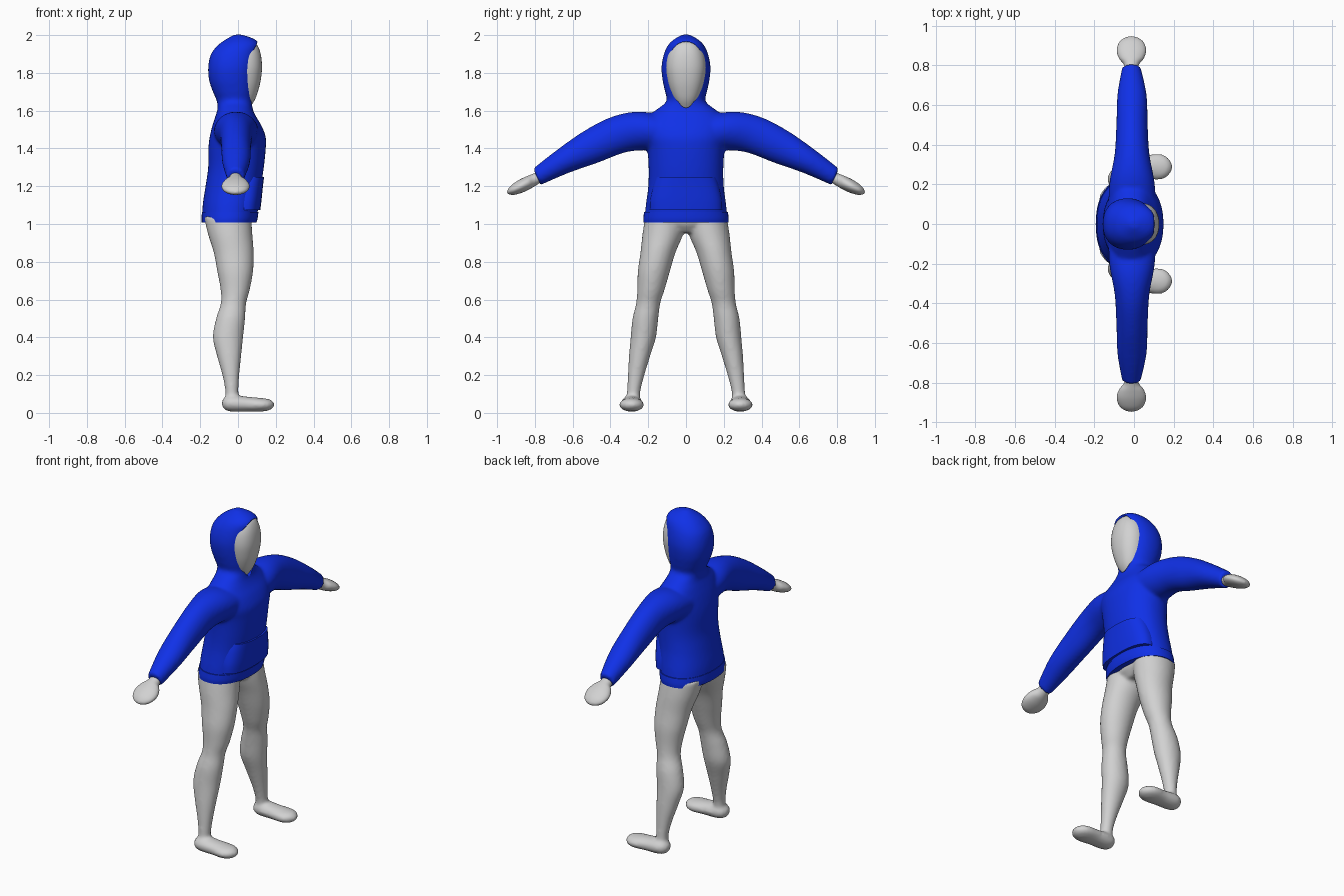
import bpy, bmesh
from math import sin, cos, pi, copysign

cube = bpy.data.objects.get("Cube")
if cube:
    bpy.data.objects.remove(cube)


def material(name, color):
    m = bpy.data.materials.new(name)
    m.use_nodes = True
    m.diffuse_color = (*color, 1)
    m.node_tree.nodes["Principled BSDF"].inputs["Base Color"].default_value = (*color, 1)
    return m


BLUE = material("blue cloth", (0.005, 0.03, 0.8))
GREY = material("light grey skin", (0.64, 0.64, 0.64))


def spline(rows, steps=5):
    """Catmull-Rom interpolation between rows of numbers."""
    out = []
    for i in range(len(rows) - 1):
        p = [rows[max(0, min(len(rows) - 1, i + k))] for k in (-1, 0, 1, 2)]
        for s in range(steps):
            t = s / steps
            out.append([b + 0.5 * t * (c - a + t * (2*a - 5*b + 4*c - d + t * (3*(b - c) + d - a)))
                        for a, b, c, d in zip(*p)])
    return out + [list(rows[-1])]


def loft(bm, rows, axis="z", power=2.0, lean=0.0, side=1, n=40):
    """Closed tube of superellipses; row = position, two centres, two radii."""
    rings = []
    for t, a, b, ra, rb in spline(rows):
        ring = []
        for k in range(n):
            c, s = cos(2*pi*k/n), sin(2*pi*k/n)
            u = max(ra, 0.002) * copysign(abs(c) ** (2/power), c)
            v = max(rb, 0.002) * copysign(abs(s) ** (2/power), s)
            w = t + lean * v
            x, y, z = {"x": (w, a+u, b+v), "y": (a+u, w, b+v), "z": (a+u, b+v, w)}[axis]
            ring.append(bm.verts.new((x, y * side, z)))
        rings.append(ring)
    for lo, hi in zip(rings, rings[1:]):
        for k in range(n):
            bm.faces.new((lo[k], lo[(k+1) % n], hi[(k+1) % n], hi[k]))
    bm.faces.new(rings[0])
    bm.faces.new(rings[-1])


def finish(name, bm, mat, fuse=False):
    bmesh.ops.recalc_face_normals(bm, faces=bm.faces)
    me = bpy.data.meshes.new(name)
    bm.to_mesh(me)
    bm.free()
    me.materials.append(mat)
    ob = bpy.data.objects.new(name, me)
    bpy.context.collection.objects.link(ob)
    if fuse:
        r = ob.modifiers.new("fuse", "REMESH")
        r.mode, r.voxel_size, r.use_smooth_shade = "VOXEL", 0.01, True
        s = ob.modifiers.new("soften", "SMOOTH")
        s.factor, s.iterations = 0.5, 8
    else:
        bpy.ops.object.select_all(action="DESELECT")
        ob.select_set(True)
        bpy.context.view_layer.objects.active = ob
        bpy.ops.object.shade_smooth_by_angle(angle=0.8)
    return ob


def upright(rows):
    """Rows of z, back x, front x, half width become loft rows."""
    return [(z, (b + f) / 2, 0, (f - b) / 2, w) for z, b, f, w in rows]


# Hooded top: torso and hood in one column, sleeves fused in
torso = [(1.01, -.19, .095, .222), (1.1, -.187, .11, .213), (1.2, -.172, .122, .2),
         (1.3, -.158, .137, .198), (1.4, -.157, .147, .205), (1.46, -.15, .147, .22),
         (1.52, -.136, .125, .225), (1.57, -.12, .095, .2), (1.61, -.108, .078, .15)]
hood = [(1.65, -.112, .076, .103), (1.7, -.133, .084, .111), (1.76, -.153, .09, .124),
        (1.83, -.158, .096, .13), (1.9, -.143, .105, .117), (1.95, -.103, .112, .093),
        (1.98, -.06, .085, .06), (2.003, -.02, .02, .02)]
bm = bmesh.new()
loft(bm, upright(torso + hood), power=2.2)
sleeve = [(.05, -.01, 1.48, .12, .09), (.2, -.01, 1.493, .115, .102), (.35, -.01, 1.475, .088, .093),
          (.5, -.01, 1.41, .079, .084), (.65, -.01, 1.333, .074, .063), (.79, -.013, 1.25, .047, .044)]
for side in (1, -1):
    loft(bm, sleeve, "y", lean=.45, side=side)
hoodie = finish("hooded_top", bm, BLUE, fuse=True)

# Egg-shaped opening cut in the hood front
bm = bmesh.new()
outline = [bm.verts.new((.02, .09 * sin(a) * (1 + .28 * cos(a)), 1.79 + .175 * cos(a)))
           for a in (2 * pi * k / 64 for k in range(64))]
face = bm.faces.new(outline)
bmesh.ops.translate(bm, vec=(.3, 0, 0), verts=[
    v for v in bmesh.ops.extrude_face_region(bm, geom=[face])["geom"] if isinstance(v, bmesh.types.BMVert)])
cutter = finish("face_opening_cutter", bm, BLUE)
cutter.hide_render = True
cutter.hide_set(True)
cut = hoodie.modifiers.new("face opening", "BOOLEAN")
cut.operation, cut.object, cut.solver = "DIFFERENCE", cutter, "EXACT"

# Blank face inside the hood
bm = bmesh.new()
loft(bm, upright([(1.6, 0, .05, .03), (1.65, -.04, .085, .06), (1.7, -.06, .105, .082),
                  (1.76, -.07, .12, .098), (1.83, -.07, .127, .106), (1.9, -.07, .12, .097),
                  (1.95, -.05, .1, .07), (1.97, -.02, .07, .03)]), power=2.3)
finish("face", bm, GREY)

# Hem band and front pouch
bm = bmesh.new()
loft(bm, upright([(1.008, -.192, .098, .225), (1.03, -.193, .104, .226), (1.064, -.191, .108, .222)]), power=2.2)
finish("hem_band", bm, BLUE)
bm = bmesh.new()
loft(bm, upright([(1.075, -.05, .118, .193), (1.13, -.05, .125, .19),
                  (1.2, -.05, .132, .175), (1.25, -.05, .138, .16)]), power=2.5)
finish("front_pouch", bm, BLUE)

# Legs, hips and feet fused together
leg = [(1.04, -.055, .11, .125, .105), (.95, -.042, .122, .118, .108), (.85, -.023, .148, .106, .093),
       (.75, -.015, .17, .095, .085), (.65, -.015, .186, .077, .072), (.58, -.024, .2, .067, .064),
       (.5, -.039, .215, .077, .068), (.4, -.053, .226, .08, .067), (.3, -.047, .246, .064, .056),
       (.2, -.038, .264, .045, .044), (.12, -.033, .276, .035, .036), (.06, -.033, .28, .035, .036)]
foot = [(-.088, .287, .052, .005, .005), (-.07, .287, .05, .04, .033), (-.03, .287, .05, .056, .044),
        (.05, .287, .046, .058, .04), (.12, .288, .043, .066, .036), (.16, .288, .043, .055, .031),
        (.185, .288, .043, .03, .018), (.194, .288, .043, .005, .004)]
bm = bmesh.new()
loft(bm, upright([(.955, -.12, .03, .1), (1.0, -.17, .066, .19), (1.04, -.18, .07, .21)]))
for side in (1, -1):
    loft(bm, leg, side=side)
    loft(bm, foot, "x", side=side)
finish("legs", bm, GREY, fuse=True)

# Mitten hands
hand = [(.74, -.013, 1.268, .03, .024), (.8, -.013, 1.236, .036, .03), (.835, -.013, 1.219, .062, .033),
        (.875, -.013, 1.2, .074, .033), (.915, -.013, 1.181, .062, .026), (.938, -.013, 1.17, .034, .014),
        (.946, -.013, 1.166, .003, .003)]
bm = bmesh.new()
for side in (1, -1):
    loft(bm, hand, "y", lean=.3, side=side)
finish("hands", bm, GREY)
